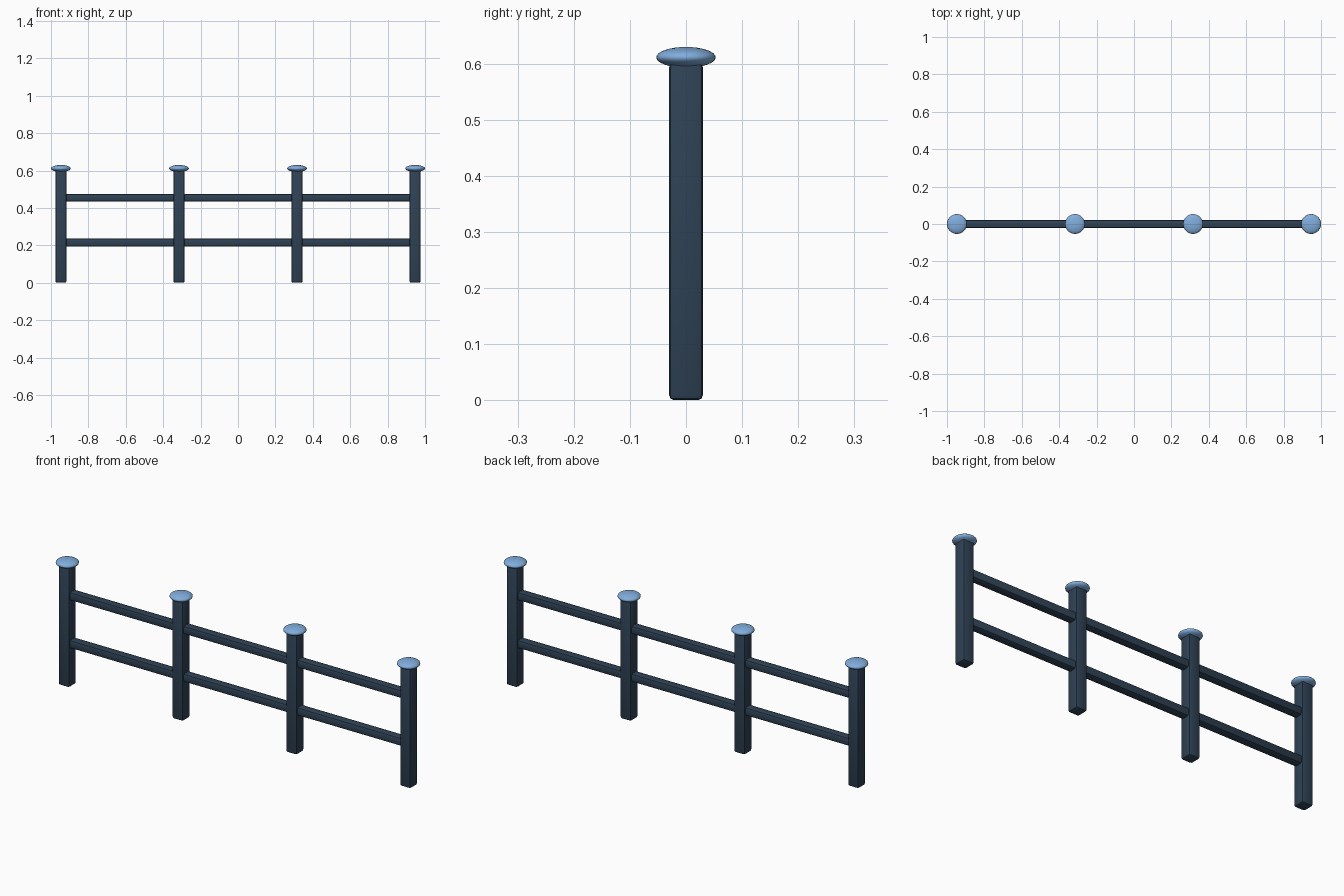
import bpy
import math

if "Cube" in bpy.data.objects:
    bpy.data.objects.remove(bpy.data.objects["Cube"])


def material(name, color):
    m = bpy.data.materials.new(name)
    m.diffuse_color = color
    m.use_nodes = True
    m.node_tree.nodes["Principled BSDF"].inputs["Base Color"].default_value = m.diffuse_color
    return m


dark = material("dark_blue", (0.028, 0.054, 0.09, 1))
light = material("light_blue", (0.22, 0.42, 0.72, 1))


def finish(obj, name, mat):
    obj.name = name
    obj.data.materials.append(mat)
    bpy.ops.object.transform_apply(location=False, rotation=False, scale=True)


def bar(name, center, size, bevel):
    bpy.ops.mesh.primitive_cube_add(size=1, location=center)
    obj = bpy.context.object
    obj.scale = size
    finish(obj, name, dark)
    mod = obj.modifiers.new("rounded_edges", "BEVEL")
    mod.width = bevel
    mod.segments = 2
    bpy.ops.object.modifier_apply(modifier=mod.name)
    bpy.ops.object.shade_smooth_by_angle(angle=math.radians(30))


POST_X = 0.947

# Posts with flattened round caps
for i in range(4):
    x = -POST_X + i * 2 * POST_X / 3
    bar(f"post_{i + 1}", (x, 0, 0.301), (0.06, 0.06, 0.602), 0.009)
    bpy.ops.mesh.primitive_uv_sphere_add(segments=32, ring_count=16, radius=1,
                                         location=(x, 0, 0.611))
    cap = bpy.context.object
    cap.scale = (0.053, 0.053, 0.0185)
    finish(cap, f"post_cap_{i + 1}", light)
    bpy.ops.object.shade_smooth()

# Two horizontal rails running through the posts
for name, z in (("lower_rail", 0.215), ("upper_rail", 0.455)):
    bar(name, (0, 0, z), (2 * POST_X, 0.044, 0.041), 0.009)
